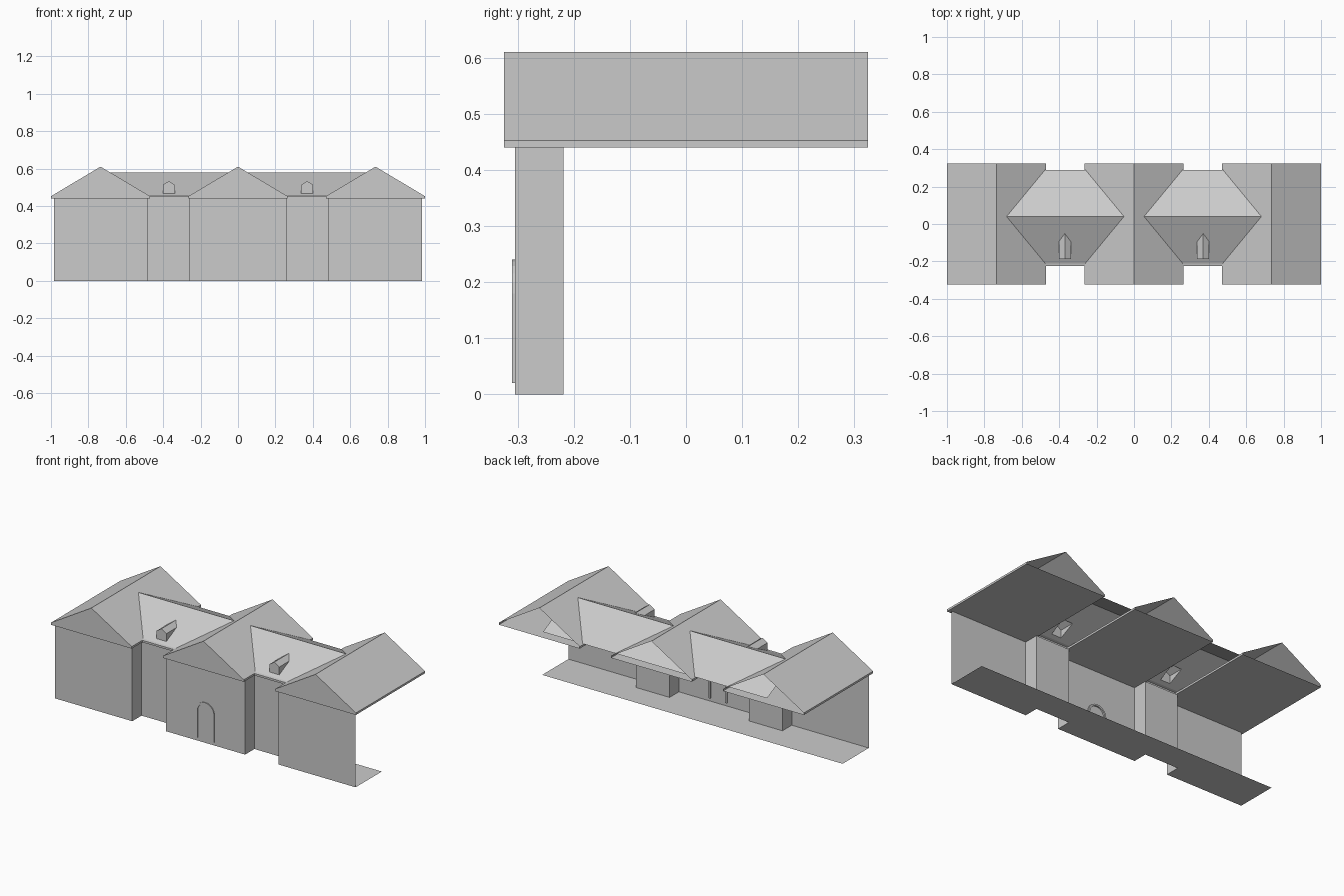
import bpy, math

if "Cube" in bpy.data.objects:
    bpy.data.objects.remove(bpy.data.objects["Cube"])

def mesh(name, verts, faces):
    me = bpy.data.meshes.new(name)
    me.from_pydata(verts, [], faces)
    me.update()
    ob = bpy.data.objects.new(name, me)
    bpy.context.collection.objects.link(ob)
    return ob

def arch(cx, w, z0, z1, n=10):
    """Outline of a round-headed opening in x, z."""
    r = w / 2
    pts = [(cx - r, z0)]
    pts += [(cx - r * math.cos(math.pi * i / n), z1 - r + r * math.sin(math.pi * i / n)) for i in range(n + 1)]
    return pts + [(cx + r, z0)]

def pane(name, pts, y):
    mesh(name, [(x, y, z) for x, z in pts], [list(range(len(pts)))[::-1]])

YF, YR, YB, H = -0.305, -0.218, -0.06, 0.44
EAVE, TOP = 0.455, 0.578

# front wall: one stepped sheet, with two recesses
plan = [(-.985, YF), (-.48, YF), (-.48, YR), (-.26, YR), (-.26, YF),
        (.26, YF), (.26, YR), (.48, YR), (.48, YF), (.985, YF)]
n = len(plan)
mesh("front_wall", [(x, y, z) for z in (0, H) for x, y in plan],
     [(i, i + 1, n + i + 1, n + i) for i in range(n - 1)])

# floor strip behind the wall
mesh("floor", [(x, y, 0) for x, y in plan] + [(x, YB, 0) for x, y in plan],
     [(i, i + 1, n + i + 1, n + i) for i in (0, 2, 4, 6, 8)])

# three gabled roofs: closed front and soffit, open back
for label, cx in (("left", -.735), ("middle", 0), ("right", .735)):
    prof = [(-.265, H), (.265, H), (.265, .452), (0, .61), (-.265, .452)]
    v = [(cx + x, y, z) for y in (-.324, .324) for x, z in prof]
    f = [(i, i + 5, (i + 1) % 5 + 5, (i + 1) % 5) for i in range(5)]
    mesh(label + "_gable_roof", v, f + [(0, 1, 2, 3, 4)])

# cross roofs run into the gables; each front slope is open under its dormer
def slope_z(y):
    return EAVE + (y + .21) * (TOP - EAVE) / .25

for label, cx, x0, x1 in (("left", -.37, -.735, 0), ("right", .37, 0, .735)):
    xs = [x0, cx - .032, cx + .032, x1]
    prof = [(-.218, H), (-.225, H), (-.225, .452), (-.21, EAVE)]
    prof += [(y, slope_z(y)) for y in (-.188, -.095)] + [(.04, TOP), (.29, EAVE)]
    m = len(prof)
    v = [(x, y, z) for x in xs for y, z in prof]
    f = [(a * m + i, (a + 1) * m + i, (a + 1) * m + i + 1, a * m + i + 1)
         for a in range(3) for i in range(m - 1) if not (a == 1 and i == 4)]
    mesh(label + "_cross_roof", v, f)

    # small gabled dormer dying into the slope
    yf, zs, zp = -.188, .512, .533
    yb = lambda z: -.21 + (z - EAVE) * .25 / (TOP - EAVE)
    l, r = cx - .032, cx + .032
    v = [(l, yf, slope_z(yf)), (r, yf, slope_z(yf)), (r, yf, zs), (cx, yf, zp), (l, yf, zs),
         (r, yb(zs), zs), (cx, yb(zp), zp), (l, yb(zs), zs)]
    mesh(label + "_dormer", v, [(0, 1, 2, 3, 4), (1, 5, 2), (2, 5, 6, 3), (3, 6, 7, 4), (4, 7, 0)])

# window panes, almost flush with the walls
k = 0
spots = [(cx + s * .13, YF) for cx in (-.735, 0, .735) for s in (-1, 1)] + [(-.37, YR), (.37, YR)]
for x, y in spots:
    k += 1
    pane(f"upper_window_{k}", [(x - .055, .29), (x + .055, .29), (x + .055, .41), (x - .055, .41)][::-1], y - .001)
    if abs(x) > .2:
        pane(f"lower_window_{k}", arch(x, .11, .07, .235), y - .001)

# arched door frame
outer, inner = arch(0, .12, .02, .24), arch(0, .1, .02, .23)
c = len(outer)
rings = [[(x, y, z) for x, z in p] for p, y in
         ((outer, -.296), (outer, -.31), (inner, -.31), (inner, -.296))]
f = [(a * c + i, a * c + i + 1, (a + 1) % 4 * c + i + 1, (a + 1) % 4 * c + i)
     for a in range(4) for i in range(c - 1)]
mesh("door_frame", sum(rings, []), f)
